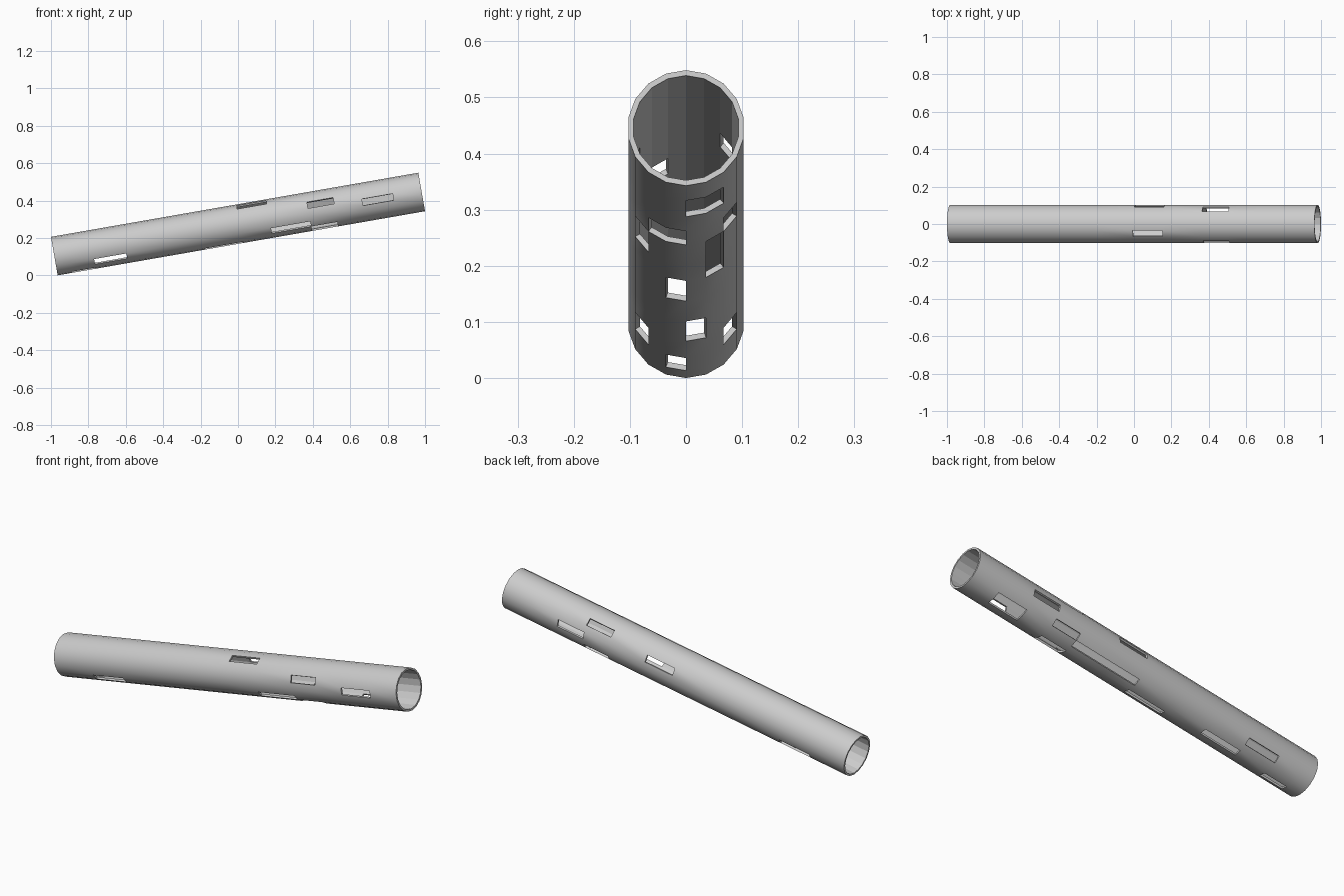
import bpy, bmesh
from math import sin, cos, radians
from mathutils import Matrix

if "Cube" in bpy.data.objects:
    bpy.data.objects.remove(bpy.data.objects["Cube"])

SIDES, R_OUT, R_IN = 18, 0.1045, 0.0947
TILT = radians(9.9)
HALF = (2 - 2 * R_OUT * sin(TILT)) / cos(TILT) / 2
# ring positions along the pipe axis
RINGS = [-HALF, -0.92, -0.79, -0.615, -0.41, -0.20, 0.01, 0.17,
         0.383, 0.525, 0.675, 0.842, HALF]
ROWS = len(RINGS) - 1

# missing panels as row -> facets; facet 0 starts at the bottom and
# runs towards +y, negative facets run towards -y
GAPS = {1: [-1], 2: [2, -3], 3: [0], 5: [-1],
        6: [1, 5, -8], 7: [1, -3],
        8: [-1, -2, 2, 6, -6], 9: [4], 10: [0, 1, -5]}
holes = {(row, f % SIDES) for row, fs in GAPS.items() for f in fs}


def solid(row, col):
    return 0 <= row < ROWS and (row, col % SIDES) not in holes


bm = bmesh.new()


def skin(radius):
    return [[bm.verts.new((t, radius * sin(radians(360 / SIDES * k)),
                           -radius * cos(radians(360 / SIDES * k))))
             for k in range(SIDES)] for t in RINGS]


outer, inner = skin(R_OUT), skin(R_IN)

# outer and inner panels, with wall thickness wherever a neighbour is missing
for i in range(ROWS):
    for k in range(SIDES):
        if not solid(i, k):
            continue
        n = (k + 1) % SIDES
        c = [(i, k), (i + 1, k), (i + 1, n), (i, n)]
        bm.faces.new([outer[a][b] for a, b in c]).smooth = True
        bm.faces.new([inner[a][b] for a, b in reversed(c)])
        around = [(i, k - 1), (i + 1, k), (i, k + 1), (i - 1, k)]
        for j, (r, q) in enumerate(around):
            if not solid(r, q):
                (a, b), (e, f) = c[j], c[(j + 1) % 4]
                bm.faces.new((outer[e][f], outer[a][b], inner[a][b], inner[e][f]))

bmesh.ops.delete(bm, geom=[v for v in bm.verts if not v.link_faces], context='VERTS')
bmesh.ops.recalc_face_normals(bm, faces=bm.faces)

# tilt the pipe and rest it on the floor
bm.transform(Matrix.Rotation(-TILT, 4, 'Y'))
bm.transform(Matrix.Translation((0, 0, -min(v.co.z for v in bm.verts))))

mesh = bpy.data.meshes.new("broken_pipe")
bm.to_mesh(mesh)
bm.free()
bpy.context.collection.objects.link(bpy.data.objects.new("broken_pipe", mesh))
